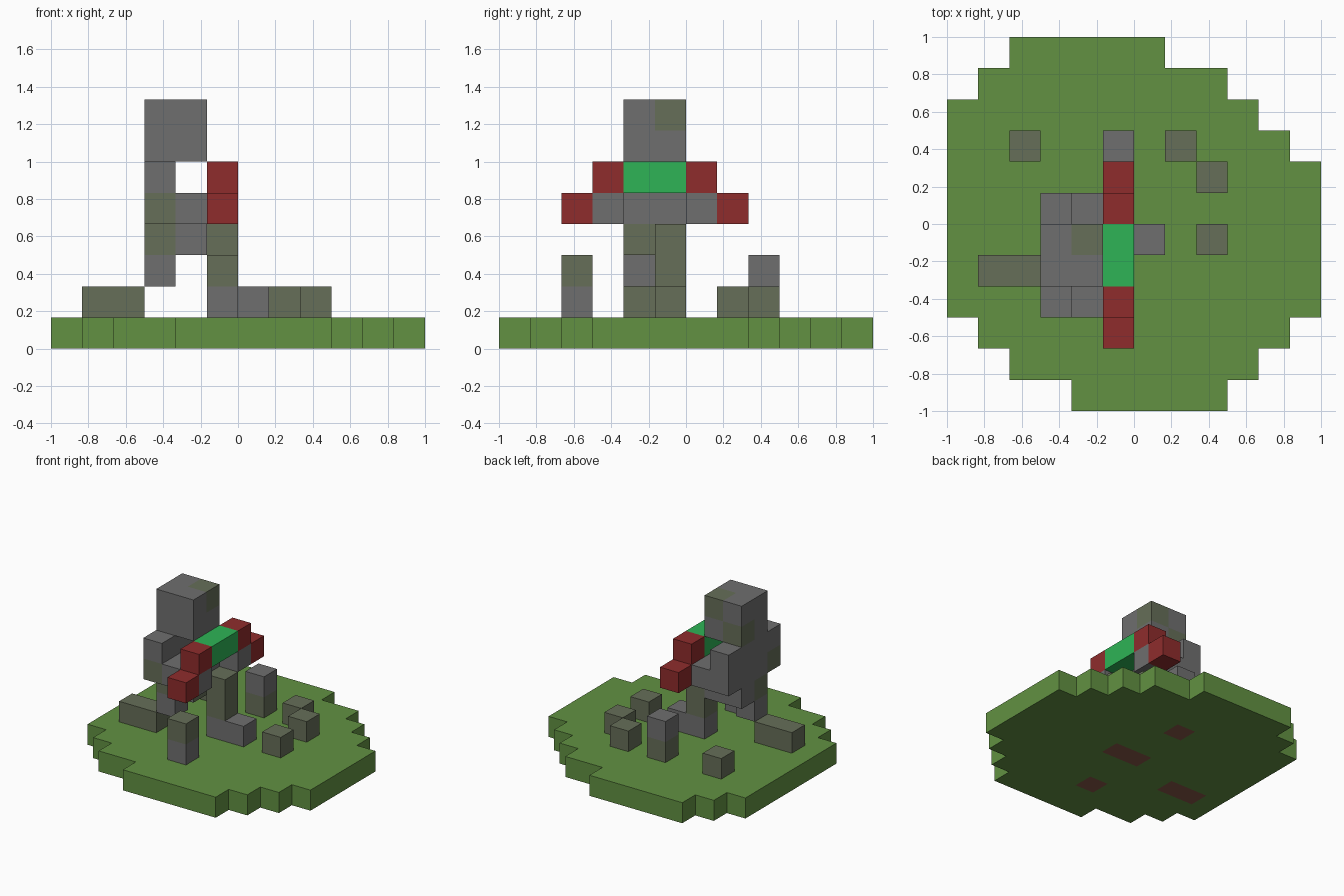
import bpy
import bmesh
from itertools import product
from mathutils import Vector

CUBE = bpy.data.objects.get("Cube")
if CUBE:
    bpy.data.objects.remove(CUBE, do_unlink=True)

UNIT = 1 / 6


def linear(c):
    c /= 255
    return c / 12.92 if c <= 0.04045 else ((c + 0.055) / 1.055) ** 2.4


def material(name, *rgb):
    colour = [linear(c) for c in rgb] + [1]
    mat = bpy.data.materials.new(name)
    mat.diffuse_color = colour
    mat.use_nodes = True
    shader = mat.node_tree.nodes["Principled BSDF"]
    shader.inputs["Base Color"].default_value = colour
    shader.inputs["Roughness"].default_value = 0.9
    return mat


grass = material("grass green", 98, 145, 66)
soil = material("soil brown", 136, 88, 72)
stone = material("stone grey", 111, 111, 111)
moss = material("mossy stone", 102, 110, 88)
red = material("dark red", 143, 44, 44)
green = material("bright green", 46, 180, 86)

cells = {}   # cell -> material
parts = {}   # part name -> its cells


def block(part, mat, x, y, z):
    """Fill a box of unit cells; x, y, z are (start, end) spans."""
    for cell in product(range(*x), range(*y), range(*z)):
        cells[cell] = mat
        parts.setdefault(part, []).append(cell)


def cube(part, mat, x, y, z):
    block(part, mat, (x, x + 1), (y, y + 1), (z, z + 1))


# Round stepped ground, one row of cells per span
rows = [(-2, 3), (-4, 4), (-5, 5)] + [(-6, 6)] * 5
rows += [(-6, 5), (-6, 4), (-5, 3), (-4, 1)]
for y, span in enumerate(rows, -6):
    block("ground", grass, span, (y, y + 1), (0, 1))

# Kneeling stone figure
block("torso", stone, (-3, -1), (-2, 0), (3, 5))
block("neck", stone, (-3, -2), (-2, 0), (5, 6))
block("head", stone, (-3, -1), (-2, 0), (6, 8))
for side, y in (("left", 0), ("right", -3)):
    block(side + "_shoulder", stone, (-3, -2), (y, y + 1), (4, 6))
    block(side + "_arm", stone, (-2, 0), (y, y + 1), (4, 5))
block("front_leg", moss, (-1, 0), (-1, 0), (2, 4))
block("front_foot", stone, (-1, 1), (-1, 0), (1, 2))
cube("back_thigh", stone, -3, -2, 2)
block("back_shin", moss, (-5, -3), (-2, -1), (1, 2))

# Stepped bar carried across the arms
block("bar_middle", green, (-1, 0), (-2, 0), (5, 6))
for side, inner, outer in (("left", 0, 1), ("right", -3, -4)):
    cube(side + "_bar_end", red, -1, inner, 5)
    cube(side + "_bar_end", red, -1, outer, 4)

# Short pillars and loose stones
block("back_pillar", stone, (-1, 0), (2, 3), (1, 3))
block("front_pillar", stone, (-1, 0), (-4, -3), (1, 3))
for i, (x, y) in enumerate([(-4, 2), (1, 2), (2, 1), (2, -1)]):
    cube(f"loose_stone_{i + 1}", moss, x, y, 1)

# Moss patches on the stonework
for cell in [(-2, -1, 7), (-3, -1, 6), (-3, -3, 4), (-3, -2, 3),
             (-2, -2, 3), (-1, 2, 1), (-1, -4, 2)]:
    cells[cell] = moss


def face_material(cell, normal):
    x, y, z = cell
    if z == 0 and normal.z < 0 and (x, y, 1) in cells:
        on_loose_stone = f"loose_stone" in owner[(x, y, 1)]
        return grass if on_loose_stone else soil
    if cell == (-2, -2, 3) and normal.y < 0:
        return stone
    return cells[cell]


owner = {c: name for name, group in parts.items() for c in group}
NORMALS = [Vector(n) for n in
           ((1, 0, 0), (-1, 0, 0), (0, 1, 0), (0, -1, 0), (0, 0, 1), (0, 0, -1))]


def build(name, group):
    """Make one object from the outer faces of its cells."""
    mesh = bpy.data.meshes.new(name)
    bm = bmesh.new()
    slots = []
    for cell in group:
        centre = Vector(cell) + Vector((0.5, 0.5, 0.5))
        for n in NORMALS:
            if tuple(int(a + b) for a, b in zip(cell, n)) in cells:
                continue
            u = Vector((n.y, n.z, n.x))
            v = n.cross(u)
            corners = [u + v, v - u, -u - v, u - v]
            face = bm.faces.new([bm.verts.new((centre + (n + c) / 2) * UNIT)
                                 for c in corners])
            mat = face_material(cell, n)
            if mat not in slots:
                slots.append(mat)
            face.material_index = slots.index(mat)
    bmesh.ops.remove_doubles(bm, verts=bm.verts, dist=0.001)
    bm.to_mesh(mesh)
    bm.free()
    for mat in slots:
        mesh.materials.append(mat)
    obj = bpy.data.objects.new(name, mesh)
    bpy.context.collection.objects.link(obj)


for name, group in parts.items():
    build(name, group)
